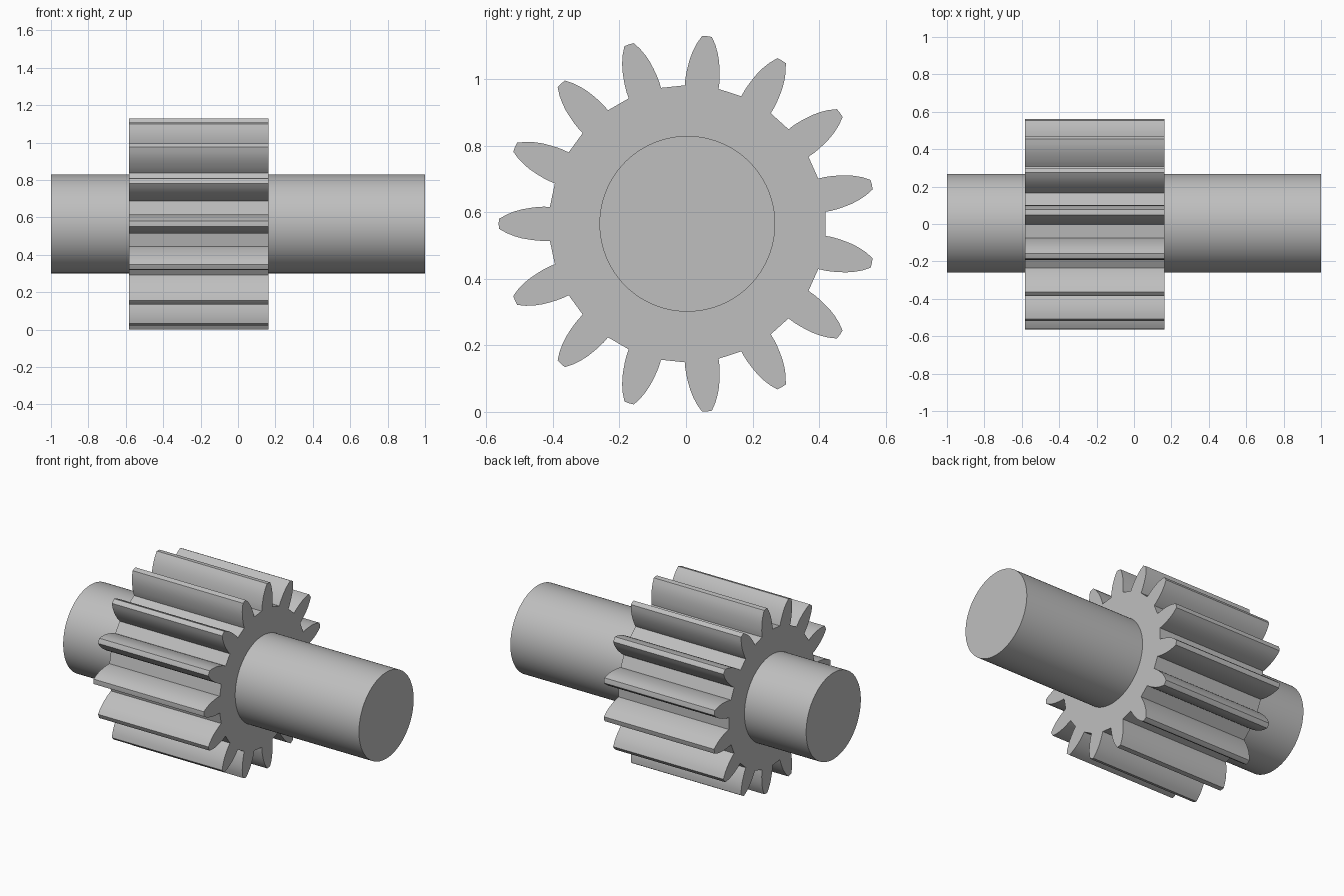
import bpy, bmesh
from math import cos, sin, radians, pi
from mathutils import Matrix, Vector

cube = bpy.data.objects.get("Cube")
if cube:
    bpy.data.objects.remove(cube, do_unlink=True)

CENTRE = Vector((0, 0.004, 0.5655))   # shaft axis runs along x
TEETH = 15
GEAR_X = (-0.583, 0.163)
SHAFT_RADIUS = 0.264

# Tooth flank from root to tip: (distance from axis, half thickness)
FLANK = [(0.413, 0.051), (0.432, 0.0515), (0.452, 0.0503), (0.474, 0.0475),
         (0.497, 0.0435), (0.52, 0.037), (0.543, 0.0278), (0.566, 0.0148)]

steel = bpy.data.materials.new("grey steel")
steel.use_nodes = True
colour = (0.52, 0.52, 0.52, 1)
steel.diffuse_color = colour
steel.node_tree.nodes["Principled BSDF"].inputs["Base Color"].default_value = colour


def finish(name, bm):
    """Turn a bmesh into a smooth-shaded object with sharp edges kept."""
    bmesh.ops.recalc_face_normals(bm, faces=bm.faces)
    mesh = bpy.data.meshes.new(name)
    bm.to_mesh(mesh)
    bm.free()
    mesh.materials.append(steel)
    obj = bpy.data.objects.new(name, mesh)
    bpy.context.collection.objects.link(obj)
    bpy.ops.object.select_all(action='DESELECT')
    obj.select_set(True)
    bpy.context.view_layer.objects.active = obj
    bpy.ops.object.shade_smooth_by_angle(angle=radians(30))
    return obj


# Gear: one tooth outline repeated around the axis, then extruded along x
tooth = [(r, -w) for r, w in FLANK] + [(0.567, 0)] + [(r, w) for r, w in reversed(FLANK)]
bm = bmesh.new()
outline = []
for i in range(TEETH):
    a = pi + i * 2 * pi / TEETH
    for r, w in tooth:
        point = Vector((0, r * cos(a) - w * sin(a), r * sin(a) + w * cos(a)))
        outline.append(bm.verts.new(CENTRE + point + Vector((GEAR_X[0], 0, 0))))
face = bm.faces.new(outline)
result = bmesh.ops.extrude_face_region(bm, geom=[face], use_keep_orig=True)
moved = [g for g in result["geom"] if isinstance(g, bmesh.types.BMVert)]
bmesh.ops.translate(bm, verts=moved, vec=(GEAR_X[1] - GEAR_X[0], 0, 0))
finish("gear", bm)

# Shaft: a plain round bar through the gear
bm = bmesh.new()
bmesh.ops.create_cone(bm, cap_ends=True, segments=96, radius1=SHAFT_RADIUS,
                      radius2=SHAFT_RADIUS, depth=2,
                      matrix=Matrix.Translation(CENTRE) @ Matrix.Rotation(pi / 2, 4, 'Y'))
finish("shaft", bm)
